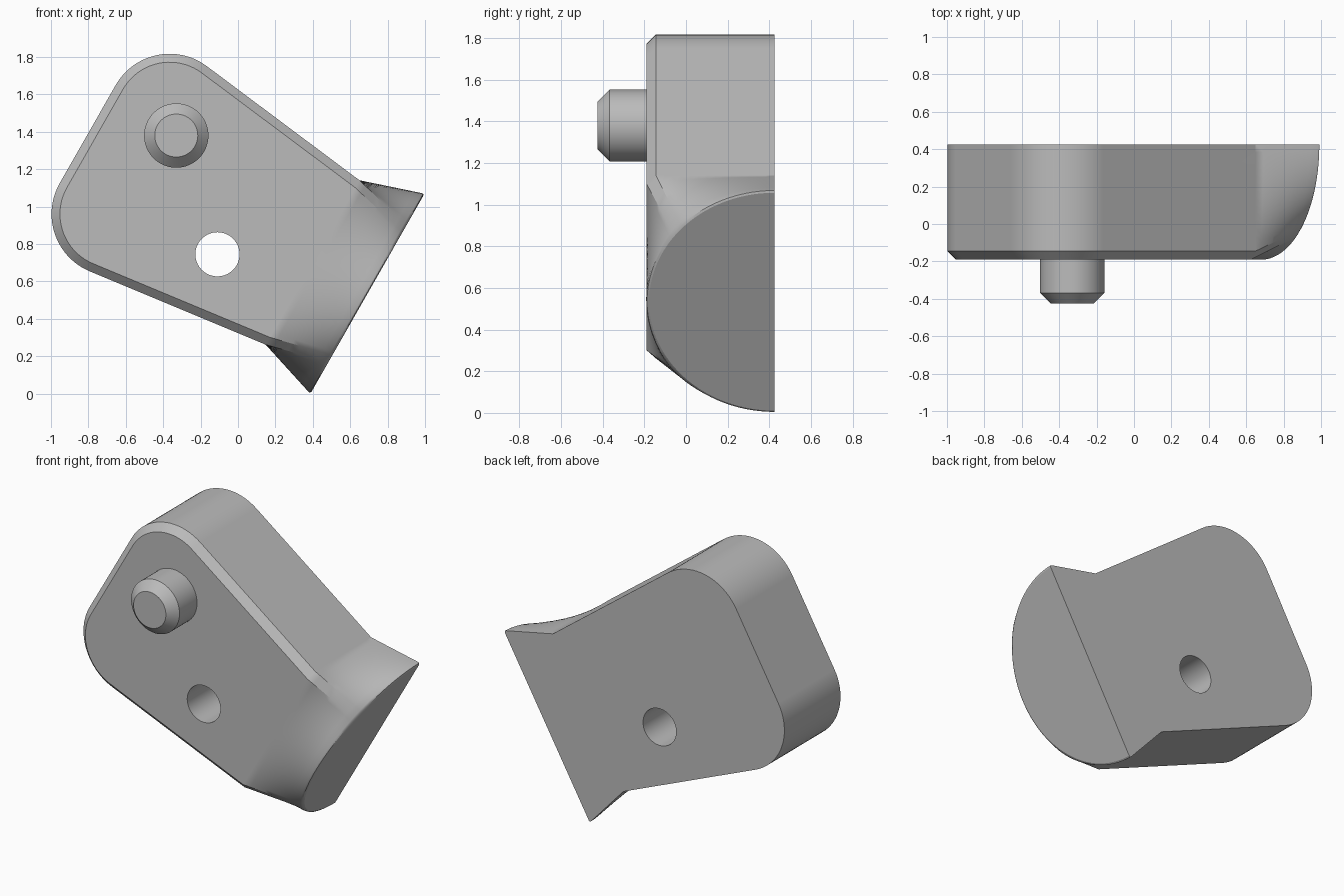
import bpy, bmesh, math
from mathutils import Vector

cube = bpy.data.objects.get("Cube")
if cube:
    bpy.data.objects.remove(cube, do_unlink=True)

grey = bpy.data.materials.new("plain grey")
grey.use_nodes = True
GREY = (0.5, 0.5, 0.5, 1)
grey.diffuse_color = GREY
grey.node_tree.nodes["Principled BSDF"].inputs["Base Color"].default_value = GREY

# Tilted frame: s runs inward from the flared end, w runs across it
TILT = math.radians(60.3)
ACROSS = Vector((math.cos(TILT), 0, math.sin(TILT)))
INWARD = Vector((-math.sin(TILT), 0, math.cos(TILT)))
CENTRE = Vector((0.692, 0, 0.534))
BACK, FRONT, CHAMFER = 0.425, -0.19, 0.045
END_R, NECK_S, NECK_W = 0.616, 0.338, 0.506
ARC_S, ARC_W, ARC_R = 1.39, 0.302, 0.332


def place(s, w, y):
    return CENTRE + INWARD * s + ACROSS * w + Vector((0, y, 0))


def new_object(name, bm):
    bmesh.ops.recalc_face_normals(bm, faces=bm.faces)
    mesh = bpy.data.meshes.new(name)
    bm.to_mesh(mesh)
    bm.free()
    mesh.materials.append(grey)
    obj = bpy.data.objects.new(name, mesh)
    bpy.context.collection.objects.link(obj)
    return obj


def activate(obj):
    bpy.ops.object.select_all(action='DESELECT')
    obj.select_set(True)
    bpy.context.view_layer.objects.active = obj


def smooth(obj):
    activate(obj)
    bpy.ops.object.shade_smooth_by_angle(angle=math.radians(25))
    mod = obj.modifiers.new("flat panels", 'WEIGHTED_NORMAL')
    mod.keep_sharp = True


def lathe(name, x, z, profile, steps=64):
    """Solid turned about the y axis; profile is (radius, y)."""
    bm = bmesh.new()
    rings = []
    for r, y in profile:
        rings.append([bm.verts.new((x + r * math.cos(math.tau * i / steps), y,
                                    z + r * math.sin(math.tau * i / steps)))
                      for i in range(steps)])
    for a, b in zip(rings, rings[1:]):
        for i in range(steps):
            j = (i + 1) % steps
            bm.faces.new((a[i], a[j], b[j], b[i]))
    bm.faces.new(rings[0])
    bm.faces.new(rings[-1])
    return new_object(name, bm)


# Rounded, tapering outline of the block beyond the neck
reach = Vector((ARC_S - NECK_S, ARC_W - NECK_W))
slope = math.atan2(reach.y, reach.x) + math.asin(ARC_R / reach.length)
ARC_STEPS = 20


def outline(inset):
    half = []
    for i in range(ARC_STEPS + 1):
        a = (math.pi / 2 + slope) * (1 - i / ARC_STEPS)
        r = ARC_R - inset
        half.append((ARC_S + r * math.cos(a), ARC_W + r * math.sin(a)))
    return half + [(s, -w) for s, w in reversed(half)]


# Neck section, from the back edge over the front to the other back edge
SIDE, ACROSS_STEPS = 14, 32
inner_w = NECK_W - CHAMFER / math.cos(slope)
side = [(NECK_W, BACK + (FRONT + CHAMFER - BACK) * i / SIDE) for i in range(SIDE + 1)]
front = [(inner_w * (1 - 2 * i / ACROSS_STEPS), FRONT) for i in range(ACROSS_STEPS + 1)]
section = side + front + [(-w, y) for w, y in reversed(side)]

# Matching points on the half-round end, spaced by distance along the section
travel = [0]
for p, q in zip(section, section[1:]):
    travel.append(travel[-1] + (Vector(q) - Vector(p)).length)
angles = [math.pi * t / travel[-1] for t in travel]


def flare_ring(bm, s, t, trim=0):
    r = END_R - trim
    return [bm.verts.new(place(s, w + (r * math.cos(a) - w) * t,
                               y + (BACK - r * math.sin(a) - y) * t))
            for (w, y), a in zip(section, angles)]


bm = bmesh.new()
RINGS = 8
rings = [flare_ring(bm, NECK_S * (1 - t), t)
         for t in (0.955 * i / RINGS for i in range(RINGS + 1))]
rings += [flare_ring(bm, 0.005, 1, 0.004), flare_ring(bm, 0, 1, 0.014)]
for a, b in zip(rings, rings[1:]):
    for i in range(len(section) - 1):
        bm.faces.new((a[i], a[i + 1], b[i + 1], b[i]))
bm.faces.new(rings[-1])

# Block walls, chamfer, front and back
neck = rings[0]
rows = [[bm.verts.new(place(s, w, y)) for s, w in outline(inset)]
        for inset, y in ((0, BACK), (0, FRONT + CHAMFER), (CHAMFER, FRONT))]
back_row, mid_row, front_row = rows
for a, b in zip(rows, rows[1:]):
    for i in range(len(a) - 1):
        bm.faces.new((a[i], a[i + 1], b[i + 1], b[i]))
n, c = len(section) - 1, SIDE + 1
bm.faces.new(neck[:c] + [mid_row[0], back_row[0]])
bm.faces.new(neck[n - SIDE:] + [back_row[-1], mid_row[-1]])
bm.faces.new((neck[SIDE], neck[c], front_row[0], mid_row[0]))
bm.faces.new((neck[n - SIDE], neck[n - c], front_row[-1], mid_row[-1]))
bm.faces.new(neck[c:n - SIDE] + front_row[::-1])
bm.faces.new([r[0] for r in reversed(rings)] + back_row
             + [r[-1] for r in rings])
block = new_object("flared_block", bm)

# Through hole
cutter = lathe("hole_cutter", -0.11, 0.745, [(0.118, -0.6), (0.118, 0.6)])
cut = block.modifiers.new("hole", 'BOOLEAN')
cut.object = cutter
cut.operation = 'DIFFERENCE'
cut.solver = 'EXACT'
activate(block)
bpy.ops.object.modifier_apply(modifier=cut.name)
bpy.data.objects.remove(cutter, do_unlink=True)
smooth(block)

# Chamfered peg on the front
peg = lathe("peg", -0.33, 1.38, [(0.172, FRONT + 0.01), (0.172, -0.368), (0.115, -0.425)])
smooth(peg)
